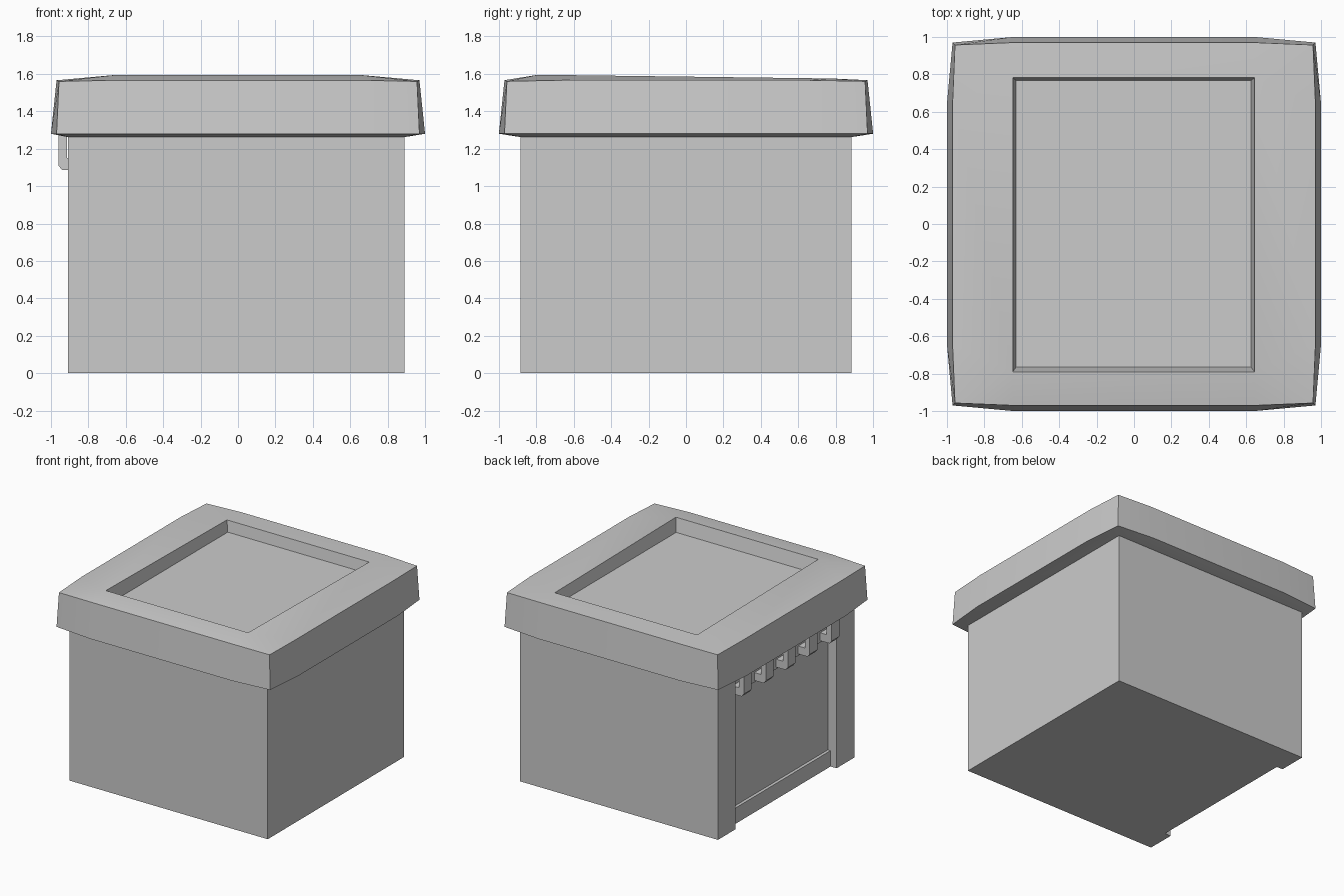
import bpy, bmesh, math

if "Cube" in bpy.data.objects:
    bpy.data.objects.remove(bpy.data.objects["Cube"])


def make(name, verts, faces):
    mesh = bpy.data.meshes.new(name)
    mesh.from_pydata(verts, [], faces)
    bm = bmesh.new()
    bm.from_mesh(mesh)
    bmesh.ops.recalc_face_normals(bm, faces=bm.faces)
    bm.to_mesh(mesh)
    bm.free()
    obj = bpy.data.objects.new(name, mesh)
    bpy.context.collection.objects.link(obj)
    return obj


def prism(name, profile, lo, hi, axis):
    """Extrude a 2D profile along z (profile xy) or y (profile xz)."""
    put = (lambda p, h: (p[0], p[1], h)) if axis == 'z' else (lambda p, h: (p[0], h, p[1]))
    n = len(profile)
    verts = [put(p, h) for h in (lo, hi) for p in profile]
    faces = [tuple(range(n)), tuple(range(n, 2 * n))]
    faces += [(i, (i + 1) % n, n + (i + 1) % n, n + i) for i in range(n)]
    return make(name, verts, faces)


def box(name, x0, x1, y0, y1, z0, z1):
    return prism(name, [(x0, y0), (x1, y0), (x1, y1), (x0, y1)], z0, z1, 'z')


# Body with a doorway recess in the left wall
prism("body", [(0.89, -0.885), (0.89, 0.885), (-0.91, 0.885), (-0.91, 0.655),
               (-0.83, 0.655), (-0.83, -0.655), (-0.91, -0.655), (-0.91, -0.885)],
      0, 1.265, 'z')
box("door_sill", -0.855, -0.83, -0.655, 0.655, 0, 0.13)
box("door_lintel", -0.855, -0.83, -0.655, 0.655, 1.07, 1.265)

# Hooked brackets under the left eave
hook = [(-0.96, 1.285), (-0.96, 1.11), (-0.94, 1.085), (-0.85, 1.085),
        (-0.85, 1.15), (-0.915, 1.15), (-0.915, 1.285)]
for i in range(5):
    y = (i - 2) * 0.285
    prism(f"eave_bracket_{i + 1}", hook, y - 0.05, y + 0.05, 'y')


def outline(mid, corner, z_mid, z_corner):
    """Twelve point bulging square: corner and two side points per side."""
    pts = []
    for k in range(4):
        c, s = [(1, 0), (0, 1), (-1, 0), (0, -1)][k]
        for x, y, z in ((-corner, -corner, z_corner), (-0.645, -mid, z_mid), (0.645, -mid, z_mid)):
            pts.append((c * x - s * y, s * x + c * y, z))
    return pts


def rect(x0, x1, y0, y1, z_front, z_back):
    return [(x0, y0, z_front), (x1, y0, z_front), (x1, y1, z_back), (x0, y1, z_back)]


# Roof slab: flared sides, sloping rim and sunken top
verts = (outline(1.0, 0.97, 1.28, 1.28) + outline(0.97, 0.957, 1.566, 1.56)
         + rect(-0.91, 0.89, -0.885, 0.885, 1.262, 1.262)
         + rect(-0.648, 0.645, -0.79, 0.782, 1.595, 1.575)
         + rect(-0.63, 0.625, -0.765, 0.767, 1.485, 1.485))
faces = [(i, (i + 1) % 12, 12 + (i + 1) % 12, 12 + i) for i in range(12)]
for ring, inner in ((0, 24), (12, 28)):
    for k in range(4):
        c, a, b, p = ring + 3 * k, ring + 3 * k + 1, ring + 3 * k + 2, ring + (3 * k - 1) % 12
        faces += [(a, b, inner + (k + 1) % 4, inner + k),
                  (c, a, inner + k), (p, c, inner + k)]
faces += [(28 + k, 28 + (k + 1) % 4, 32 + (k + 1) % 4, 32 + k) for k in range(4)]
faces += [(24, 25, 26, 27), (32, 33, 34, 35)]
roof = make("roof", verts, faces)
bpy.context.view_layer.objects.active = roof
roof.select_set(True)
bpy.ops.object.shade_smooth_by_angle(angle=math.radians(30))
